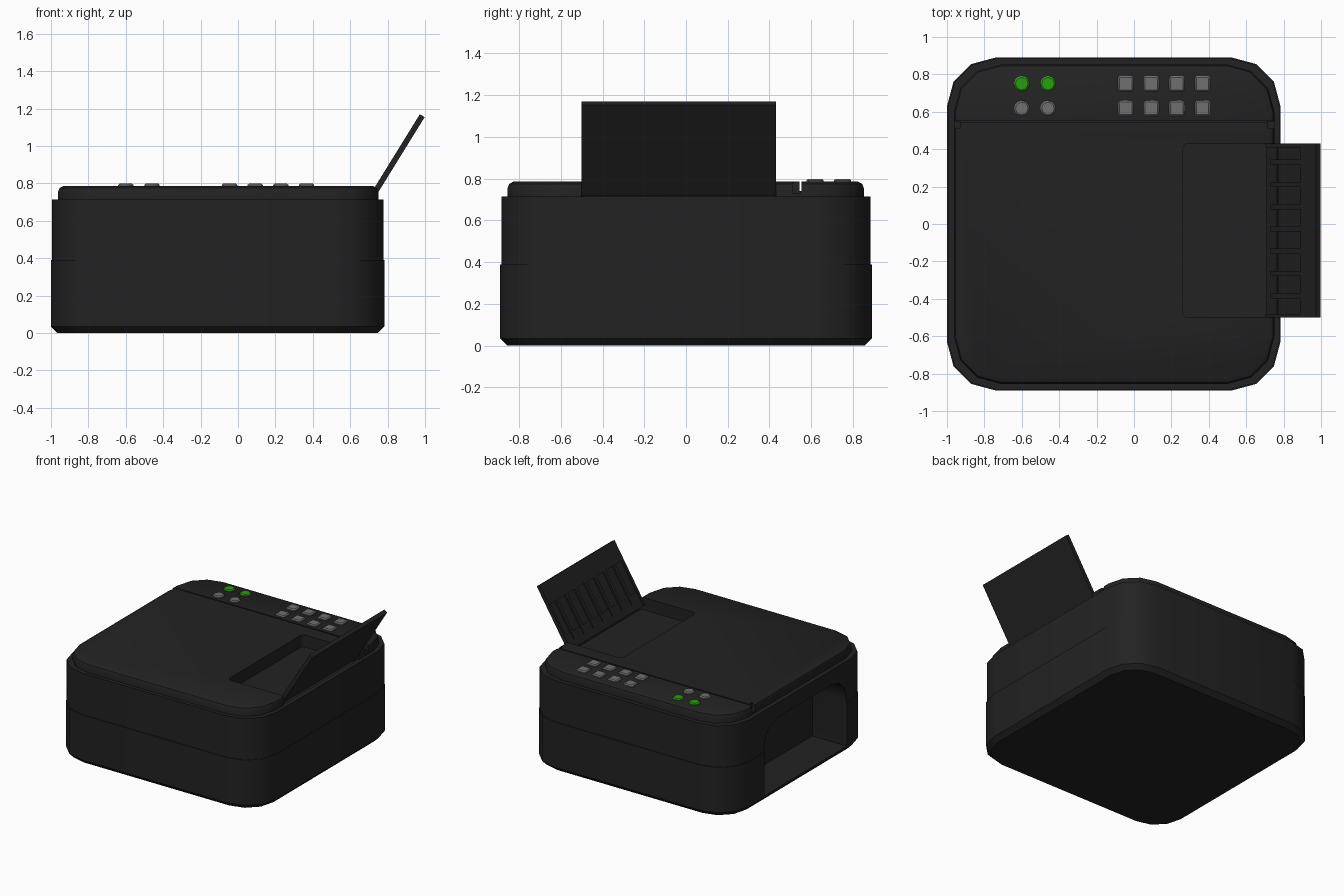
import bpy, bmesh, math
from mathutils import Matrix, Vector

cube = bpy.data.objects.get("Cube")
if cube:
    bpy.data.objects.remove(cube, do_unlink=True)


def material(name, rgb):
    m = bpy.data.materials.new(name)
    m.use_nodes = True
    color = (*rgb, 1)
    m.diffuse_color = color
    m.node_tree.nodes["Principled BSDF"].inputs["Base Color"].default_value = color
    return m


BLACK = material("black_plastic", (0.016, 0.016, 0.016))
GREY = material("grey_button", (0.16, 0.16, 0.16))
GREEN = material("green_light", (0.022, 0.35, 0.004))


def rounded_rect(x0, x1, y0, y1, r, segs=3):
    """Counter-clockwise outline with arced corners."""
    pts = []
    corners = ((x1 - r, y1 - r), (x0 + r, y1 - r), (x0 + r, y0 + r), (x1 - r, y0 + r))
    for i, (cx, cy) in enumerate(corners):
        for k in range(segs + 1):
            a = math.pi / 2 * (i + k / segs)
            pts.append((cx + r * math.cos(a), cy + r * math.sin(a)))
    return pts


def finish(name, bm, mat, smooth=True):
    bmesh.ops.recalc_face_normals(bm, faces=bm.faces)
    mesh = bpy.data.meshes.new(name)
    bm.to_mesh(mesh)
    bm.free()
    mesh.materials.append(mat)
    obj = bpy.data.objects.new(name, mesh)
    bpy.context.collection.objects.link(obj)
    if smooth:
        smooth_sharp(obj)
    return obj


def activate(obj):
    bpy.ops.object.select_all(action='DESELECT')
    obj.select_set(True)
    bpy.context.view_layer.objects.active = obj


def smooth_sharp(obj):
    activate(obj)
    bpy.ops.object.shade_smooth_by_angle(angle=math.radians(35))


def loft(name, rings, mat):
    """Skin a stack of matching 3D outlines and cap both ends."""
    bm = bmesh.new()
    loops = [[bm.verts.new(p) for p in ring] for ring in rings]
    n = len(loops[0])
    for a, b in zip(loops, loops[1:]):
        for i in range(n):
            j = (i + 1) % n
            bm.faces.new((a[i], a[j], b[j], b[i]))
    bm.faces.new(loops[0][::-1])
    bm.faces.new(loops[-1])
    return finish(name, bm, mat)


def slab(name, bounds, radius, levels, mat, segs=3):
    """Rounded block; levels are (height, inset) pairs."""
    x0, x1, y0, y1 = bounds
    rings = []
    for z, d in levels:
        outline = rounded_rect(x0 + d, x1 - d, y0 + d, y1 - d, radius - d, segs)
        rings.append([(x, y, z) for x, y in outline])
    return loft(name, rings, mat)


def add_box(bm, lo, hi, frame=Matrix()):
    lo, hi = Vector(lo), Vector(hi)
    m = frame @ Matrix.Translation((lo + hi) / 2) @ Matrix.Diagonal((*(hi - lo), 1))
    bmesh.ops.create_cube(bm, size=1, matrix=m)


def box(name, lo, hi):
    bm = bmesh.new()
    add_box(bm, lo, hi)
    return finish(name, bm, BLACK, smooth=False)


def cut(obj, cutters):
    for c in cutters:
        c.hide_render = True
        mod = obj.modifiers.new("cut", 'BOOLEAN')
        mod.operation, mod.solver, mod.object = 'DIFFERENCE', 'EXACT', c
        activate(obj)
        bpy.ops.object.modifier_apply(modifier=mod.name)
        bpy.data.objects.remove(c, do_unlink=True)
    smooth_sharp(obj)


# Body: bottom bevel, and a small step at the seam
body = slab("body", (-1.0, 0.783, -0.89, 0.89), 0.26,
            [(0, 0.035), (0.035, 0), (0.39, 0), (0.39, 0.006), (0.715, 0.006)], BLACK)

# Output tray opening with rounded upper corners
arch = [(0.45, 0.05)]
for i, cy in enumerate((0.28, -0.40)):
    for k in range(4):
        a = math.pi / 2 * (i + k / 3)
        arch.append((cy + 0.17 * math.cos(a), 0.43 + 0.17 * math.sin(a)))
arch.append((-0.57, 0.05))
opening = loft("opening_cutter", [[(x, y, z) for y, z in arch] for x in (-1.1, -0.7)], BLACK)


# Paper feed recess, open towards the flap
def recess(x_end):
    return slab("recess_cutter", (0.26, x_end, -0.5, 0.43), 0.03,
                [(0.69, 0), (0.9, 0)], BLACK)


cut(body, [opening, recess(0.74)])

# Lid and control panel, divided by a groove with hinge notches
lid = slab("lid_and_control_panel", (-0.962, 0.75, -0.855, 0.852), 0.25,
           [(0.70, 0), (0.755, 0), (0.775, 0.008), (0.786, 0.028)], BLACK)
cut(lid, [recess(0.9),
          box("groove_cutter", (-1.1, 0.543, 0.74), (0.9, 0.553, 0.9)),
          box("left_notch_cutter", (0.715, 0.51, 0.73), (0.9, 0.548, 0.9)),
          box("right_notch_cutter", (-1.1, 0.51, 0.73), (-0.93, 0.548, 0.9))])

# Paper support flap, tilted outwards, ribbed on its inner face
base, tip = Vector((0.715, 0, 0.725)), Vector((0.985, 0, 1.162))
along = (tip - base).normalized()
inward = Vector((-along.z, 0, along.x))
frame = Matrix.Translation(base) @ Matrix((along, (0, 1, 0), inward)).transposed().to_4x4()
length = (tip - base).length
bm = bmesh.new()
add_box(bm, (0, -0.5, -0.015), (length, 0.43, 0.002), frame)
add_box(bm, (0, -0.5, 0.002), (0.11, 0.43, 0.009), frame)
add_box(bm, (0.36, -0.5, 0.002), (length, 0.43, 0.015), frame)
for i in range(7):
    y = 0.33 - 0.119 * i
    add_box(bm, (0.05, y - 0.014, 0.002), (0.36, y + 0.014, 0.015), frame)
for y in (-0.49, 0.42):
    add_box(bm, (0, y - 0.01, 0.002), (0.36, y + 0.01, 0.015), frame)
finish("paper_flap", bm, BLACK, smooth=False)

# Buttons: two columns of round ones, four of square ones
LEVELS = [(0.775, 0), (0.792, 0), (0.799, 0.008)]
R = 0.041
for row, y in (("back", 0.75), ("front", 0.618)):
    for i in range(2):
        x = -0.6 + 0.14 * i
        slab(f"{row}_round_button_{i + 1}", (x - R, x + R, y - R, y + R), R - 0.0005,
             LEVELS, GREEN if row == "back" else GREY)
    for i in range(4):
        x = -0.045 + 0.137 * i
        slab(f"{row}_square_button_{i + 1}", (x - R, x + R, y - R, y + R), 0.01,
             LEVELS, GREY, segs=1)
